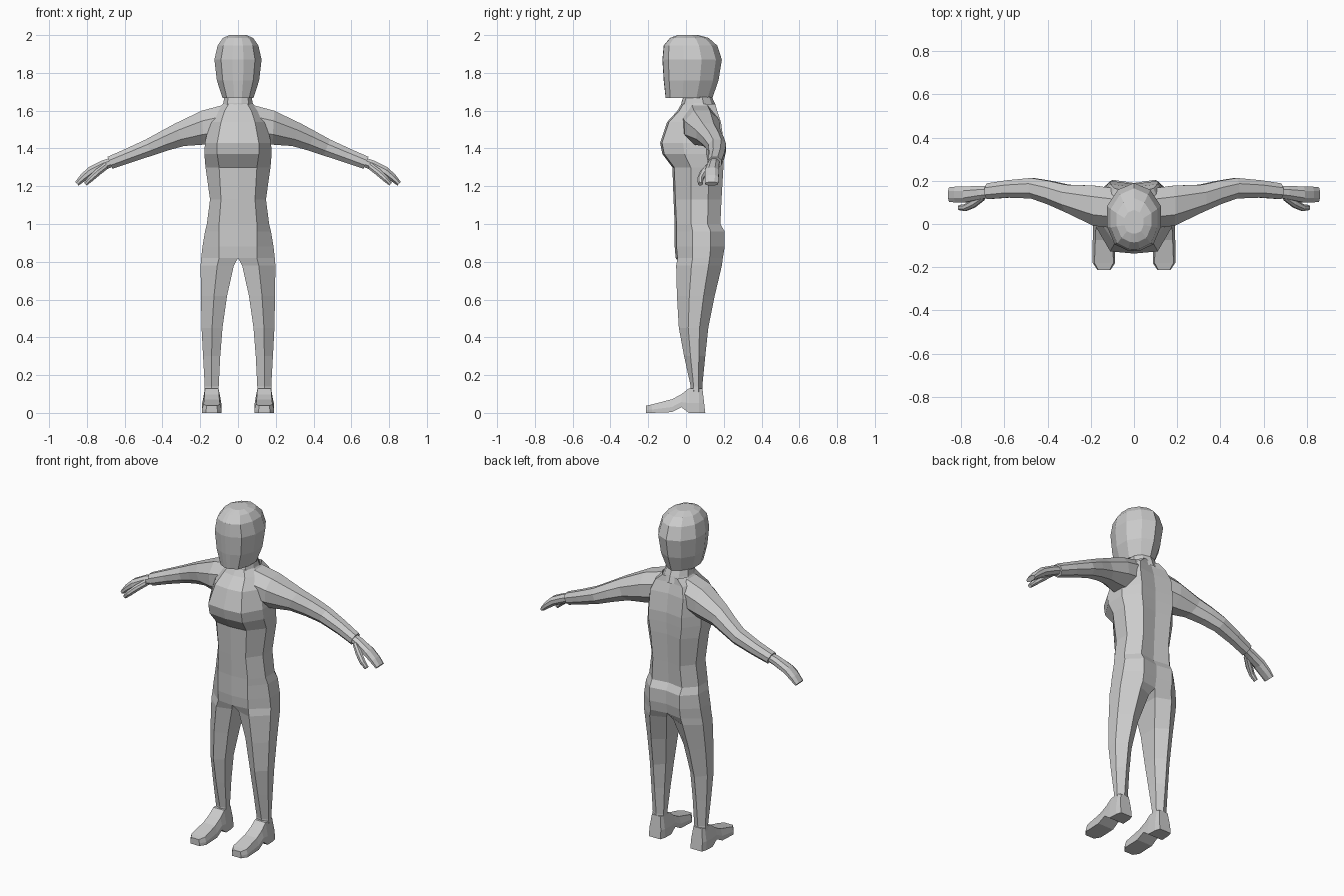
import bpy, bmesh
from mathutils import Vector

grey = bpy.data.materials.new("plain_grey")
grey.diffuse_color = (0.6, 0.6, 0.6, 1)


def loft(name, rings, closed=True, cap_start=False, cap_end=False):
    """Skin a list of rings, then mirror the part across x = 0."""
    bm = bmesh.new()
    loops = [[bm.verts.new(p) for p in ring] for ring in rings]
    n = len(loops[0])
    for a, b in zip(loops, loops[1:]):
        for j in range(n if closed else n - 1):
            k = (j + 1) % n
            bm.faces.new((a[j], a[k], b[k], b[j]))
    if cap_start:
        bm.faces.new(loops[0][::-1])
    if cap_end:
        bm.faces.new(loops[-1])
    if closed and cap_start and cap_end:
        bmesh.ops.recalc_face_normals(bm, faces=bm.faces)
    mesh = bpy.data.meshes.new(name)
    bm.to_mesh(mesh)
    bm.free()
    mesh.materials.append(grey)
    ob = bpy.data.objects.new(name, mesh)
    bpy.context.collection.objects.link(ob)
    mod = ob.modifiers.new("mirror", 'MIRROR')
    mod.use_clip = True
    mod.merge_threshold = 0.0005
    return ob


def torso_ring(z, w, yf, yb, fx, bx):
    """Half outline from the front centre round the side to the spine."""
    d = yb - yf
    return [(0, yf, z), (fx, yf + 0.01, z), (w, yf + 0.36 * d, z),
            (w, yf + 0.72 * d, z), (bx, yb, z), (0, yb - 0.015, z)]


# torso from the crotch up to the base of the neck
loft("torso", [torso_ring(*r) for r in (
    (0.82, 0.195, -0.055, 0.195, 0.10, 0.10),
    (0.88, 0.188, -0.060, 0.205, 0.10, 0.10),
    (0.96, 0.175, -0.060, 0.205, 0.10, 0.10),
    (1.00, 0.165, -0.060, 0.182, 0.10, 0.10),
    (1.13, 0.148, -0.066, 0.188, 0.09, 0.09),
    (1.30, 0.172, -0.072, 0.198, 0.10, 0.10),
    (1.37, 0.178, -0.125, 0.200, 0.11, 0.11),
    (1.43, 0.175, -0.137, 0.200, 0.11, 0.11),
    (1.54, 0.150, -0.100, 0.185, 0.09, 0.11),
    (1.60, 0.115, -0.045, 0.165, 0.07, 0.09),
    (1.635, 0.082, -0.025, 0.155, 0.05, 0.05))], closed=False)


def head_ring(z, w, yf, yb):
    d = yb - yf
    return [(0, yf, z), (0.24 * w, yf + 0.002, z), (0.72 * w, yf + 0.10 * d, z),
            (w, yf + 0.36 * d, z), (w, yf + 0.66 * d, z),
            (0.6 * w, yb - 0.10 * d, z), (0, yb, z)]


# neck and head, with a flat jaw underside
loft("head", [head_ring(*r) for r in (
    (1.60, 0.090, -0.025, 0.165),
    (1.64, 0.078, -0.025, 0.152),
    (1.672, 0.072, -0.015, 0.138),
    (1.668, 0.082, -0.108, 0.140),
    (1.76, 0.112, -0.118, 0.172),
    (1.87, 0.125, -0.125, 0.190),
    (1.945, 0.108, -0.118, 0.165),
    (1.985, 0.080, -0.085, 0.120),
    (2.0, 0.045, -0.045, 0.065))], closed=False, cap_end=True)


def leg_ring(z, xi, xo, yf, yb, inset, xm=None):
    """Six-sided section; the inner corners are pulled in by inset."""
    d = yb - yf
    xm = (xi + xo) / 2 if xm is None else xm
    return [(xi, yf + inset * d, z), (xm, yf + 0.01, z), (xo, yf + 0.36 * d, z),
            (xo, yf + 0.72 * d, z), (xm, yb, z), (xi, yb - inset * d, z)]


# legs, joined to the lowest torso outline
hip = torso_ring(0.82, 0.195, -0.055, 0.195, 0.10, 0.10)
loft("leg", [leg_ring(*r) for r in (
    (0.11, 0.102, 0.178, 0.015, 0.088, 0.25),
    (0.14, 0.102, 0.176, 0.015, 0.086, 0.25),
    (0.30, 0.094, 0.185, -0.02, 0.102, 0.25),
    (0.45, 0.082, 0.193, -0.048, 0.118, 0.25),
    (0.62, 0.058, 0.196, -0.058, 0.152, 0.22),
    (0.78, 0.022, 0.198, -0.062, 0.190, 0.14))] + [hip])


def foot_ring(y, z0, z1, wb, wt, lean=0.0):
    """Section across the foot: wide sole, sloped upper."""
    x, zm = 0.139, z0 + 0.4 * (z1 - z0)
    return [(x - wb, y, z0), (x + wb, y, z0), (x + wb, y - lean * 0.4, zm),
            (x + wt, y - lean, z1), (x - wt, y - lean, z1), (x - wb, y - lean * 0.4, zm)]


# feet with a raised arch
loft("foot", [foot_ring(*r) for r in (
    (0.102, 0, 0.13, 0.038, 0.028, 0.015),
    (0.070, 0, 0.13, 0.047, 0.036),
    (0.015, 0, 0.13, 0.050, 0.036),
    (-0.025, 0.03, 0.098, 0.050, 0.038),
    (-0.075, 0.004, 0.072, 0.052, 0.040),
    (-0.18, 0, 0.045, 0.052, 0.044),
    (-0.213, 0, 0.038, 0.030, 0.026))], cap_start=True, cap_end=True)


def limb_ring(x, z, t, y0, y1, lean=0.42):
    """Eight-sided section tilted to follow the drooping arm."""
    up = Vector((lean, 0, 1)).normalized() * t
    c, h = Vector((x, (y0 + y1) / 2, z)), (y1 - y0) / 2
    return [c + up * v + Vector((0, h * u, 0)) for u, v in (
        (-1, -0.4), (-0.45, -1), (0.45, -1), (1, -0.4),
        (1, 0.4), (0.45, 1), (-0.45, 1), (-1, 0.4))]


def limb(name, sections):
    return loft(name, [limb_ring(*s) for s in sections], cap_start=True, cap_end=True)


# arms from inside the shoulder to the wrist cuff
limb("arm", (
    (0.085, 1.53, 0.098, -0.02, 0.165, 0),
    (0.187, 1.510, 0.090, -0.008, 0.178, 0.05),
    (0.310, 1.472, 0.064, 0.055, 0.182),
    (0.390, 1.440, 0.054, 0.090, 0.200),
    (0.470, 1.405, 0.046, 0.118, 0.213),
    (0.580, 1.362, 0.039, 0.122, 0.203),
    (0.678, 1.324, 0.034, 0.115, 0.188)))

# mitten hands and separate thumbs
limb("hand", (
    (0.660, 1.330, 0.024, 0.122, 0.178),
    (0.710, 1.312, 0.026, 0.115, 0.176),
    (0.780, 1.278, 0.025, 0.100, 0.174, 0.6),
    (0.822, 1.244, 0.020, 0.100, 0.173, 0.8),
    (0.853, 1.213, 0.013, 0.102, 0.170, 0.9)))
limb("thumb", (
    (0.695, 1.310, 0.018, 0.110, 0.145),
    (0.740, 1.276, 0.018, 0.076, 0.118, 0.7),
    (0.780, 1.240, 0.016, 0.060, 0.092, 0.9),
    (0.808, 1.212, 0.011, 0.064, 0.088, 0.9)))
